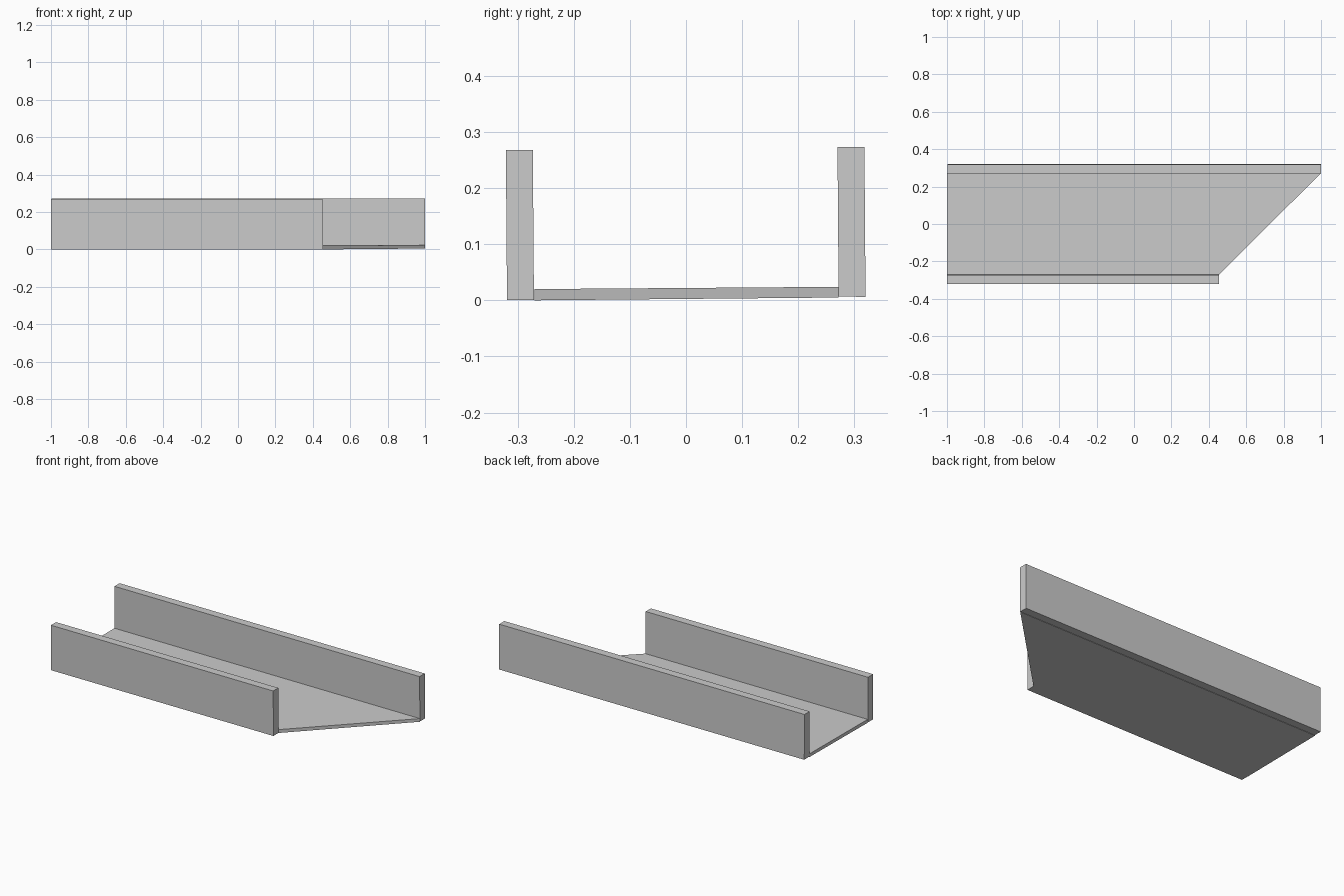
import bpy

if "Cube" in bpy.data.objects:
    bpy.data.objects.remove(bpy.data.objects["Cube"])

def channel_part(name, profile, x_start, x_ends):
    """Extrude a y-z profile along x; each corner has its own end position."""
    n = len(profile)
    verts = [(x_start, y, z) for y, z in profile]
    verts += [(x, y, z) for x, (y, z) in zip(x_ends, profile)]
    faces = [tuple(reversed(range(n))), tuple(range(n, 2 * n))]
    faces += [(i, (i + 1) % n, (i + 1) % n + n, i + n) for i in range(n)]
    mesh = bpy.data.meshes.new(name)
    mesh.from_pydata(verts, [], faces)
    mesh.update()
    obj = bpy.data.objects.new(name, mesh)
    bpy.context.collection.objects.link(obj)
    return obj

SHORT, LONG = 0.455, 1.0

# Slightly tilted floor with a mitred end
channel_part("floor",
             [(-0.27, 0.0), (0.272, 0.005), (0.272, 0.024), (-0.27, 0.02)],
             -1.0, [SHORT, LONG, LONG, SHORT])

# Short front wall
channel_part("front_wall",
             [(-0.319, 0.001), (-0.271, 0.001), (-0.273, 0.268), (-0.321, 0.268)],
             -1.0, [SHORT] * 4)

# Long back wall
channel_part("back_wall",
             [(0.272, 0.007), (0.320, 0.006), (0.318, 0.273), (0.270, 0.273)],
             -0.998, [LONG] * 4)
